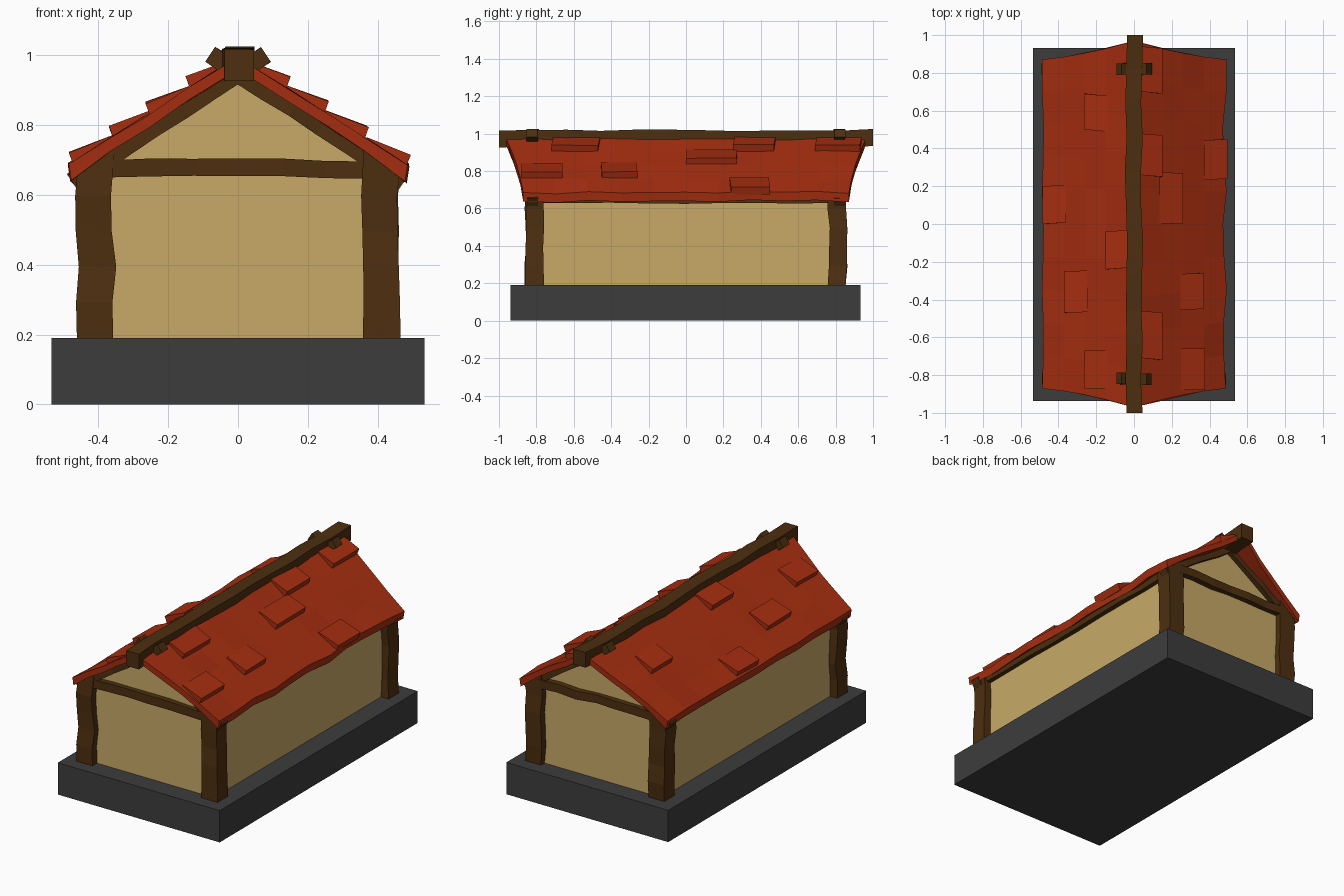
import bpy, bmesh, random
from mathutils import Vector

if "Cube" in bpy.data.objects:
    bpy.data.objects.remove(bpy.data.objects["Cube"])

random.seed(4)


def material(name, color):
    m = bpy.data.materials.new(name)
    m.diffuse_color = (*color, 1)
    m.use_nodes = True
    m.node_tree.nodes["Principled BSDF"].inputs["Base Color"].default_value = m.diffuse_color
    return m


STONE = material("dark stone", (0.046, 0.046, 0.046))
PLASTER = material("tan plaster", (0.58, 0.40, 0.138))
WOOD = material("brown wood", (0.074, 0.028, 0.005))
TILE = material("red tile", (0.38, 0.027, 0.005))


def loft(name, rings, mat):
    """Closed solid through a list of equal-sized point rings."""
    bm = bmesh.new()
    vs = [[bm.verts.new(p) for p in r] for r in rings]
    n = len(vs[0])
    for a, b in zip(vs, vs[1:]):
        for i in range(n):
            j = (i + 1) % n
            bm.faces.new((a[i], a[j], b[j], b[i]))
    bm.faces.new(vs[0])
    bm.faces.new(vs[-1])
    bmesh.ops.recalc_face_normals(bm, faces=bm.faces)
    me = bpy.data.meshes.new(name)
    bm.to_mesh(me)
    bm.free()
    me.materials.append(mat)
    ob = bpy.data.objects.new(name, me)
    bpy.context.collection.objects.link(ob)
    return ob


def beam(name, p0, p1, side, w, h, n, wob):
    """Hand-hewn square beam: w along the side vector, h across it."""
    p0, p1, s = Vector(p0), Vector(p1), Vector(side)
    u = (p1 - p0).normalized().cross(s)
    rings = []
    for k in range(n + 1):
        c = p0.lerp(p1, k / n)
        c += s * random.uniform(-wob, wob) + u * random.uniform(-wob, wob)
        g = 1 + random.uniform(-1, 1) * wob * 6
        rings.append([c + s * a * w * g / 2 + u * b * h * g / 2
                      for a, b in ((-1, -1), (1, -1), (1, 1), (-1, 1))])
    return loft(name, rings, WOOD)


def box_ring(x, y0, y1, z):
    return [(-x, y0, z), (x, y0, z), (x, y1, z), (-x, y1, z)]


# Stone base
loft("base", [box_ring(0.535, -0.937, 0.932, z) for z in (0, 0.19)], STONE)

# Walls with gable ends
gable = [(-0.415, 0.19), (0.415, 0.19), (0.415, 0.68), (0, 0.95), (-0.415, 0.68)]
loft("walls", [[(x, y, z) for x, z in gable] for y in (-0.82, 0.82)], PLASTER)

# Corner posts, tops cut to the roof slope
for sx in (-1, 1):
    for sy in (-1, 1):
        post = beam("corner_post", (sx * 0.406, sy * 0.81, 0.19),
                    (sx * 0.412, sy * 0.81, 0.70), (1, 0, 0), 0.105, 0.097, 5, 0.007)
        for v in post.data.vertices[-4:]:
            v.co.z = 0.975 - 0.66 * abs(v.co.x)
        for v in post.data.vertices[:4]:
            v.co.z = 0.19

# Tie beams and crossed rafters at both ends, eave beams along the sides
for s in (-1, 1):
    beam("tie_beam", (-0.38, s * 0.825, 0.675), (0.38, s * 0.825, 0.675),
         (0, 1, 0), 0.055, 0.05, 6, 0.005)
    for sx in (-1, 1):
        beam("rafter", (sx * 0.475, s * 0.82, 0.637), (-sx * 0.08, s * 0.82, 1.003),
             (0, 1, 0), 0.06, 0.05, 7, 0.004)
    beam("eave_beam", (s * 0.412, -0.8, 0.66), (s * 0.412, 0.8, 0.66),
         (1, 0, 0), 0.06, 0.06, 8, 0.005)

# Ridge beam
beam("ridge_beam", (0, -1, 0.97), (0, 1, 0.975), (1, 0, 0), 0.083, 0.09, 11, 0.006)


def roof_z(x):
    return 0.995 - 0.64 * abs(x)


def roof_end(x):
    a = abs(x) / 0.49
    return 0.97 - 0.15 * a + 0.05 * a * a


# Roof slab: sloping sheet with a wavy top and eave
XS = [-0.485, -0.37, -0.26, -0.15, 0, 0.15, 0.26, 0.37, 0.485]
rings = []
for k in range(11):
    t = -1 + k / 5
    top, low = [], []
    ex, ez = random.uniform(-0.014, 0.008), random.uniform(-0.006, 0.006)
    for x in XS:
        edge = abs(x) > 0.45
        px = x + (ex if x > 0 else -ex * 0.4) * edge
        z = roof_z(x) + random.uniform(-0.005, 0.005) + ez * edge
        y = t * roof_end(x)
        top.append((px, y, z))
        low.append((px * 0.985, y, z - (0.035 + 0.012 * edge)))
    rings.append(top + low[::-1])
loft("roof", rings, TILE)

# Raised tiles: (lower edge x, y start, y end)
TILES = [(0.15, -0.72, -0.47), (0.15, 0.25, 0.47), (0.15, 0.69, 0.93),
         (0.26, 0.0, 0.27), (0.37, -0.45, -0.26), (0.375, -0.88, -0.66),
         (0.495, 0.24, 0.45), (-0.15, -0.24, -0.04), (-0.265, 0.5, 0.69),
         (-0.265, -0.87, -0.67), (-0.37, -0.47, -0.25), (-0.485, 0.0, 0.2)]
for x1, y0, y1 in TILES:
    s = 1 if x1 > 0 else -1
    x0, x1 = abs(x1) - 0.125, abs(x1)
    skew = random.uniform(-0.015, 0.015)
    ends = []
    for y in (y0, y1):
        lift = 0.034 + random.uniform(-0.004, 0.004)
        xl = x1 - 0.016
        ends.append([(s * x0, y + skew, roof_z(x0) - 0.015),
                     (s * xl, y, roof_z(xl) - 0.015),
                     (s * x1, y, roof_z(xl) + lift * 0.85),
                     (s * x0, y + skew, roof_z(x0) + 0.007)])
    loft("raised_tile", ends, TILE)
